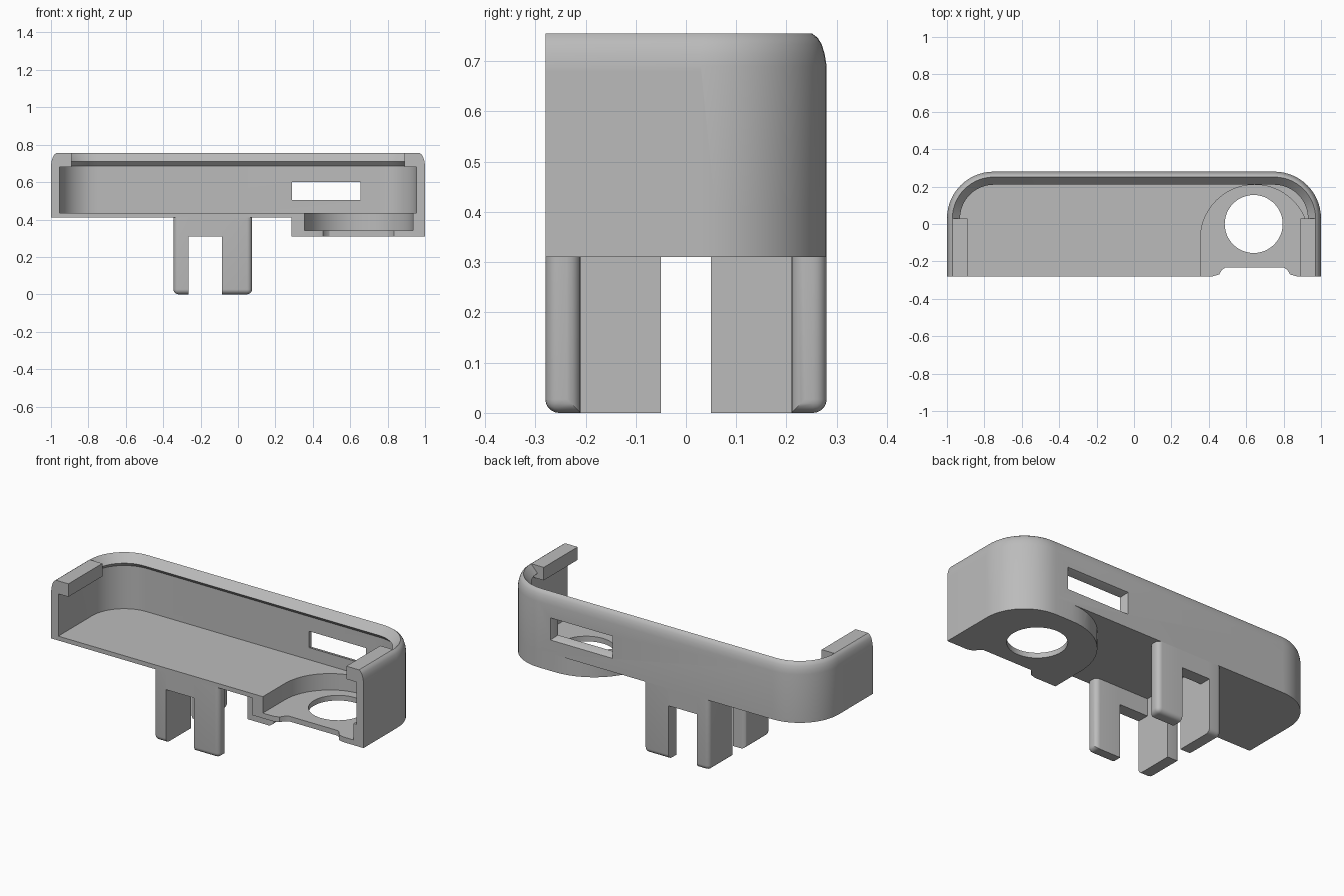
import bpy, bmesh
from math import sin, cos, pi, radians

cube = bpy.data.objects.get("Cube")
if cube:
    bpy.data.objects.remove(cube, do_unlink=True)

grey = bpy.data.materials.new("plain grey")
grey.use_nodes = True
grey.diffuse_color = (0.5, 0.5, 0.5, 1)
grey.node_tree.nodes["Principled BSDF"].inputs["Base Color"].default_value = (0.5, 0.5, 0.5, 1)

FRONT, BACK, HALF = -0.28, 0.28, 1.0
RADIUS = 0.25
FLOOR, FLOOR_TOP, RIM, POCKET = 0.41, 0.435, 0.755, 0.31
HOLE_X = 0.645


def finish(name, bm):
    bmesh.ops.recalc_face_normals(bm, faces=bm.faces)
    mesh = bpy.data.meshes.new(name)
    bm.to_mesh(mesh)
    bm.free()
    mesh.materials.append(grey)
    ob = bpy.data.objects.new(name, mesh)
    bpy.context.collection.objects.link(ob)
    return ob


def loft(name, rings):
    """Skin closed rings of points and cap both ends."""
    bm = bmesh.new()
    rows = [[bm.verts.new(p) for p in ring] for ring in rings]
    n = len(rows[0])
    for a, b in zip(rows, rows[1:]):
        for i in range(n):
            j = (i + 1) % n
            bm.faces.new((a[i], a[j], b[j], b[i]))
    bm.faces.new(rows[0])
    bm.faces.new(rows[-1])
    return finish(name, bm)


def prism(name, outline, z0, z1):
    return loft(name, [[(x, y, z) for x, y in outline] for z in (z0, z1)])


def box(name, lo, hi):
    (x0, y0, z0), (x1, y1, z1) = lo, hi
    return prism(name, [(x0, y0), (x1, y0), (x1, y1), (x0, y1)], z0, z1)


def arc(cx, cy, r, a0, a1, n=14):
    angles = [radians(a0 + (a1 - a0) * i / n) for i in range(n + 1)]
    return [(cx + r * cos(a), cy + r * sin(a)) for a in angles]


def u_path(inset):
    """Plan of the case: open front, two rounded rear corners."""
    cx, cy, r = HALF - RADIUS, BACK - RADIUS, RADIUS - inset
    right = [(HALF - inset, FRONT)] + arc(cx, cy, r, 0, 90)
    return right + [(-x, y) for x, y in reversed(right)]


def combine(target, tool, operation):
    mod = target.modifiers.new("cut", 'BOOLEAN')
    mod.operation, mod.solver, mod.object = operation, 'EXACT', tool
    bpy.context.view_layer.update()
    result = bpy.data.meshes.new_from_object(
        target.evaluated_get(bpy.context.evaluated_depsgraph_get()))
    target.modifiers.clear()
    target.data = result
    bpy.data.objects.remove(tool, do_unlink=True)


def leg(name, lo, hi, round_x, keep_x):
    """Box whose outer side and lower edges are rounded."""
    ob = box(name, lo, hi)
    bm = bmesh.new()
    bm.from_mesh(ob.data)

    def rounded(e):
        mid = (e.verts[0].co + e.verts[1].co) / 2
        if abs(mid.x - keep_x) < 1e-4 or mid.z > hi[2] - 0.01:
            return False
        return abs(mid.x - round_x) < 1e-4 or abs(mid.y) > 0.27

    bmesh.ops.bevel(bm, geom=[e for e in bm.edges if rounded(e)],
                    offset=0.027, segments=5, profile=0.5, affect='EDGES')
    bm.to_mesh(ob.data)
    bm.free()
    return ob


# Wall with rounded rim and inner snap bead
shoulder = [(0, 0.69), (0.004, 0.715), (0.01, 0.734), (0.018, 0.747), (0.029, RIM)]
section = [(0, FLOOR)] + shoulder + [(0.07, 0.71), (0.045, 0.685), (0.045, FLOOR)]
columns = [[(x, y, z) for x, y in u_path(inset)] for inset, z in section]
case = loft("case", list(zip(*columns)))

# Floor and lowered pocket body
parts = [prism("floor", u_path(0.02), FLOOR, FLOOR_TOP)]
pocket_plan = ([(HALF, FRONT)] + arc(HALF - RADIUS, BACK - RADIUS, RADIUS, 0, 90)
               + arc(HOLE_X, -0.08, 0.36, 90, 180) + [(HOLE_X - 0.36, FRONT)])
parts.append(prism("pocket_body", pocket_plan, POCKET, FLOOR))

# Retaining lips over both ends
lip = [(0, 0.68)] + shoulder + [(0.11, RIM), (0.11, 0.68)]
for side in (-1, 1):
    parts.append(loft("end_lip", [[(side * (HALF - d), y, z) for d, z in lip]
                                  for y in (FRONT, BACK - RADIUS)]))

for part in parts:
    combine(case, part, 'UNION')

# Pocket recess, round hole, front notch and rear window
recess = arc(HOLE_X, -0.08, 0.29, 0, 180, 28) + [(HOLE_X - 0.29, -0.4), (HOLE_X + 0.29, -0.4)]
half_notch = [(0.225, -0.4), (0.225, FRONT), (0.19, -0.27), (0.175, -0.245), (0.155, -0.232)]
notch = ([(HOLE_X - x, y) for x, y in half_notch]
         + [(HOLE_X + x, y) for x, y in reversed(half_notch)])


def window_ring(y, grow):
    x0, x1, z0, z1 = 0.29 - grow, 0.655 + grow, 0.505 - grow, 0.60 + grow
    return [(x0, y, z0), (x1, y, z0), (x1, y, z1), (x0, y, z1)]


cutters = [
    prism("recess_cutter", recess, 0.34, 0.5),
    prism("hole_cutter", arc(HOLE_X - 0.005, 0, 0.155, 0, 352.5, 47), 0.2, 0.4),
    prism("notch_cutter", notch, 0.2, 0.4),
    loft("window_cutter", [window_ring(0.2, 0), window_ring(0.24, 0), window_ring(0.30, 0.025)]),
]
for cutter in cutters:
    combine(case, cutter, 'DIFFERENCE')
objects = [case]

# Four legs below, joined in pairs by a crossbar
for label, s in (("front", -1), ("rear", 1)):
    def span(a, b):
        return sorted((s * a, s * b))
    y0, y1 = span(0.05, BACK)
    objects.append(leg(label + "_deep_leg", (-0.345, y0, 0), (-0.265, y1, FLOOR), -0.345, -0.265))
    y0, y1 = span(0.21, BACK)
    objects.append(leg(label + "_wide_leg", (-0.085, y0, 0), (0.075, y1, FLOOR), 0.075, -0.085))
    objects.append(box(label + "_crossbar", (-0.265, y0, POCKET), (-0.085, y1, FLOOR)))

bpy.ops.object.select_all(action='DESELECT')
for ob in objects:
    ob.select_set(True)
bpy.context.view_layer.objects.active = case
bpy.ops.object.shade_smooth_by_angle(angle=radians(30))
